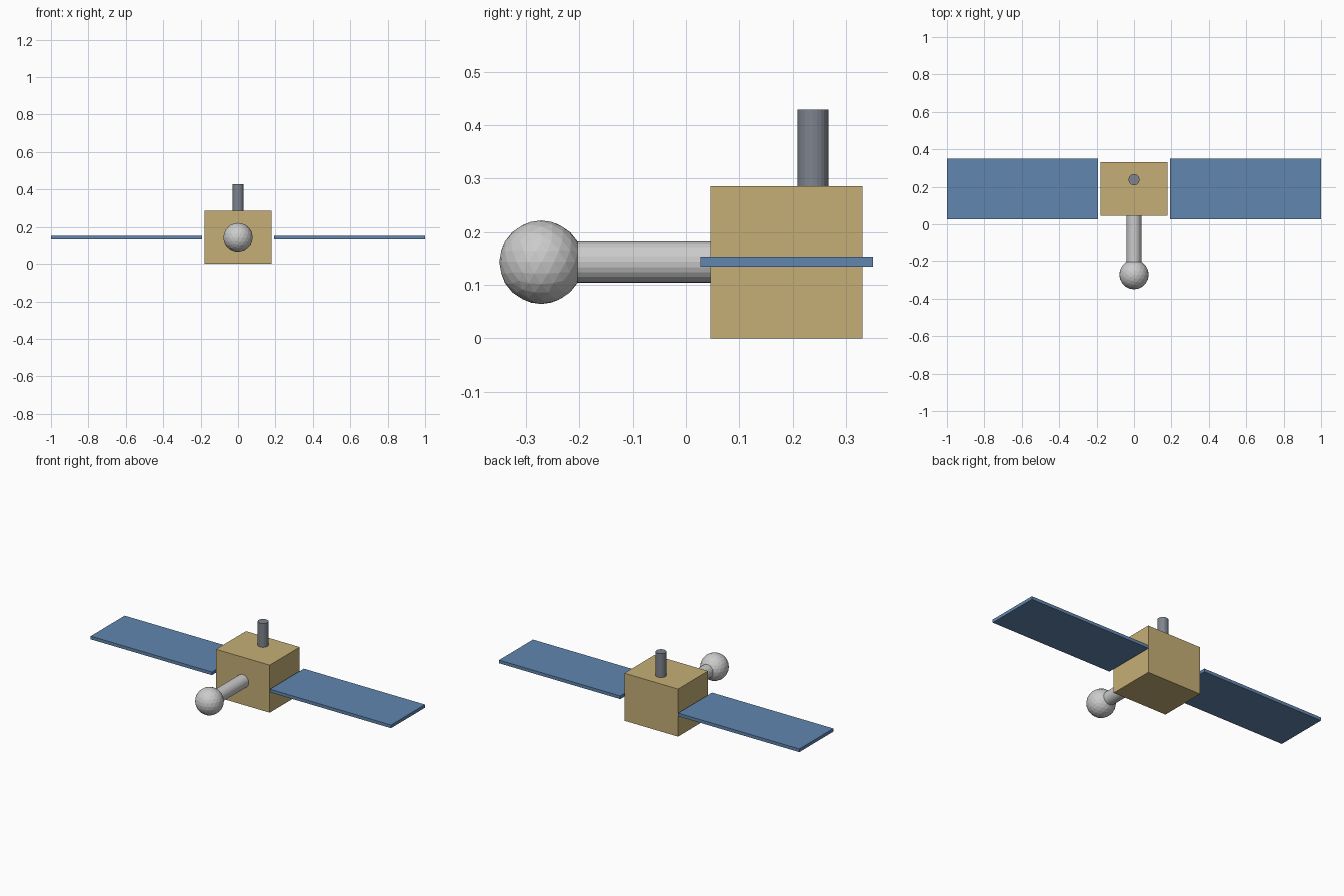
import bpy
from math import pi

if "Cube" in bpy.data.objects:
    bpy.data.objects.remove(bpy.data.objects["Cube"])


def paint(obj, name, color):
    mat = bpy.data.materials.get(name) or bpy.data.materials.new(name)
    mat.diffuse_color = (*color, 1)
    mat.use_nodes = True
    mat.node_tree.nodes["Principled BSDF"].inputs["Base Color"].default_value = mat.diffuse_color
    obj.data.materials.append(mat)


def box(name, x, y, z):
    """Box from (min, max) ranges on each axis."""
    ranges = (x, y, z)
    bpy.ops.mesh.primitive_cube_add(size=1, location=[(a + b) / 2 for a, b in ranges])
    obj = bpy.context.object
    obj.name = name
    obj.scale = [b - a for a, b in ranges]
    bpy.ops.object.transform_apply(location=False, rotation=False, scale=True)
    return obj


def rod(name, radius, length, location, rotation=(0, 0, 0)):
    bpy.ops.mesh.primitive_cylinder_add(vertices=24, radius=radius, depth=length,
                                        location=location, rotation=rotation)
    obj = bpy.context.object
    obj.name = name
    return obj


MID_Z = 0.143
GOLD, BLUE, STEEL = (0.56, 0.43, 0.18), (0.12, 0.24, 0.43), (0.21, 0.23, 0.27)

# Central body
body = box("body", (-0.179, 0.179), (0.046, 0.331), (0, 0.286))
paint(body, "gold_foil", GOLD)

# Pair of solar panels
for side, x in (("left", (-1, -0.193)), ("right", (0.193, 1))):
    panel = box(side + "_solar_panel", x, (0.027, 0.35), (MID_Z - 0.0095, MID_Z + 0.0095))
    paint(panel, "solar_blue", BLUE)

# Antenna mast on the roof
mast = rod("antenna_mast", 0.0295, 0.143, (0, 0.238, 0.286 + 0.0715))
paint(mast, "steel", STEEL)

# Front boom and faceted ball at its tip
rod("front_boom", 0.0393, 0.25, (0, -0.078, MID_Z), (pi / 2, 0, 0))
bpy.ops.mesh.primitive_ico_sphere_add(subdivisions=3, radius=0.0786,
                                      location=(0, -0.2714, MID_Z))
bpy.context.object.name = "boom_ball"
